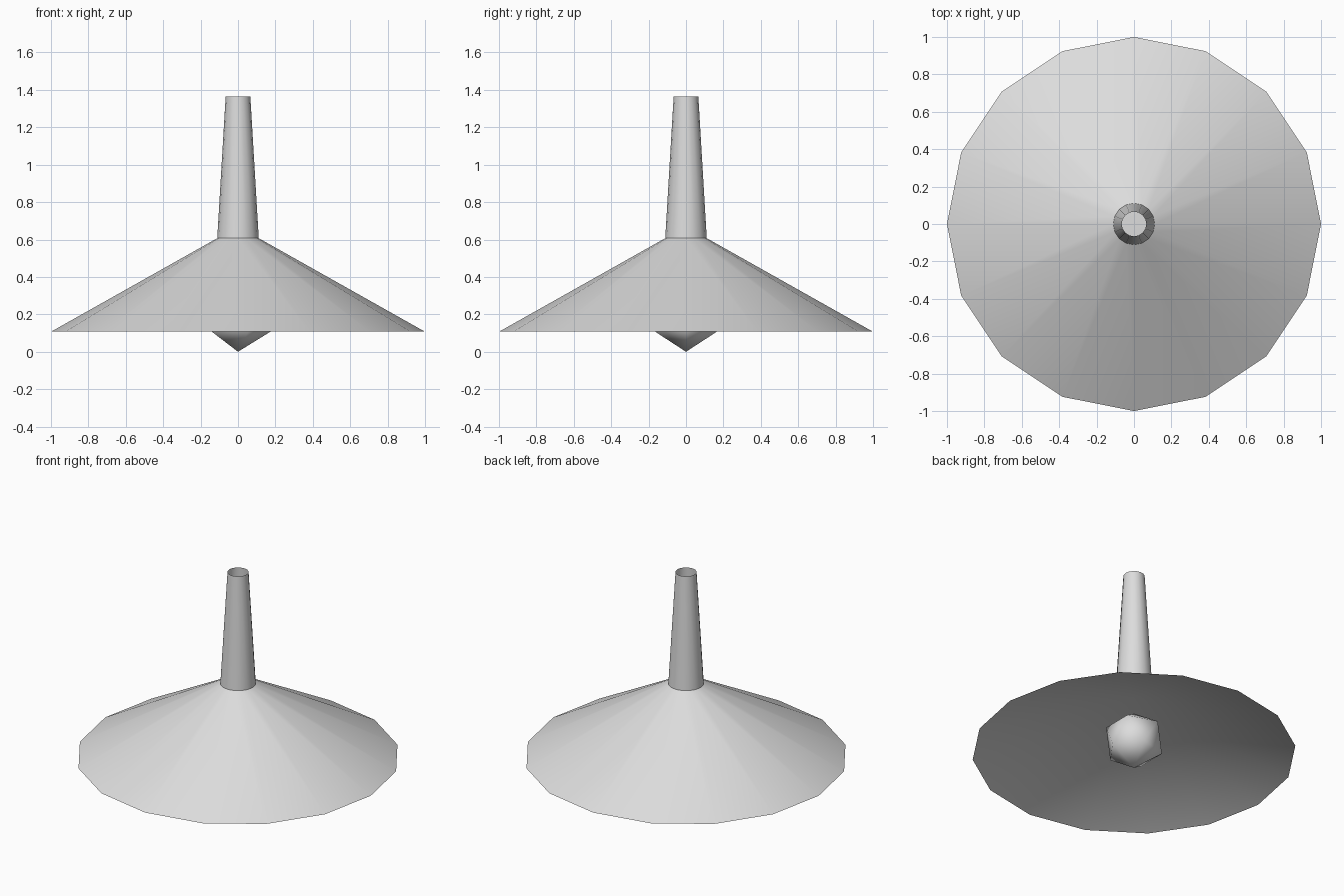
import bpy
import bmesh
import math
from mathutils import Matrix

cube = bpy.data.objects.get("Cube")
if cube:
    bpy.data.objects.remove(cube, do_unlink=True)

SIDES = 16
RIM_Z, NECK_Z, TOP_Z = 0.107, 0.607, 1.365
RIM_R, NECK_R, TOP_R = 1.0, 0.111, 0.066
BULB_R = 0.193
LINING_Z = 0.5

# Single light grey finish
grey = bpy.data.materials.new("light_grey")
grey.use_nodes = True
color = (0.72, 0.72, 0.72, 1.0)
grey.diffuse_color = color
grey.node_tree.nodes["Principled BSDF"].inputs["Base Color"].default_value = color


def add_part(name, bm, angle):
    mesh = bpy.data.meshes.new(name)
    bm.to_mesh(mesh)
    bm.free()
    mesh.materials.append(grey)
    obj = bpy.data.objects.new(name, mesh)
    bpy.context.collection.objects.link(obj)
    bpy.ops.object.select_all(action="DESELECT")
    obj.select_set(True)
    bpy.context.view_layer.objects.active = obj
    bpy.ops.object.shade_smooth_by_angle(angle=math.radians(angle))


def open_cone(name, r_low, r_high, z_low, z_high, inward=False):
    bm = bmesh.new()
    bmesh.ops.create_cone(
        bm, cap_ends=False, segments=SIDES, radius1=r_low, radius2=r_high,
        depth=z_high - z_low,
        matrix=Matrix.Translation((0, 0, (z_low + z_high) / 2)))
    if inward:
        bmesh.ops.reverse_faces(bm, faces=bm.faces)
    add_part(name, bm, 30)


# Wide open shade and tapering hollow stem
open_cone("shade", RIM_R, NECK_R, RIM_Z, NECK_Z)
open_cone("stem", NECK_R, TOP_R, NECK_Z, TOP_Z)

# Lining that closes the underside above the bulb
open_cone("lining", RIM_R, 0, RIM_Z, LINING_Z, inward=True)

# Faceted bulb with soft shading, its tip below the rim
bm = bmesh.new()
bmesh.ops.create_icosphere(
    bm, subdivisions=1, radius=BULB_R,
    matrix=Matrix.Translation((0, 0, BULB_R)) @ Matrix.Rotation(math.pi, 4, "Z"))
add_part("bulb", bm, 60)
